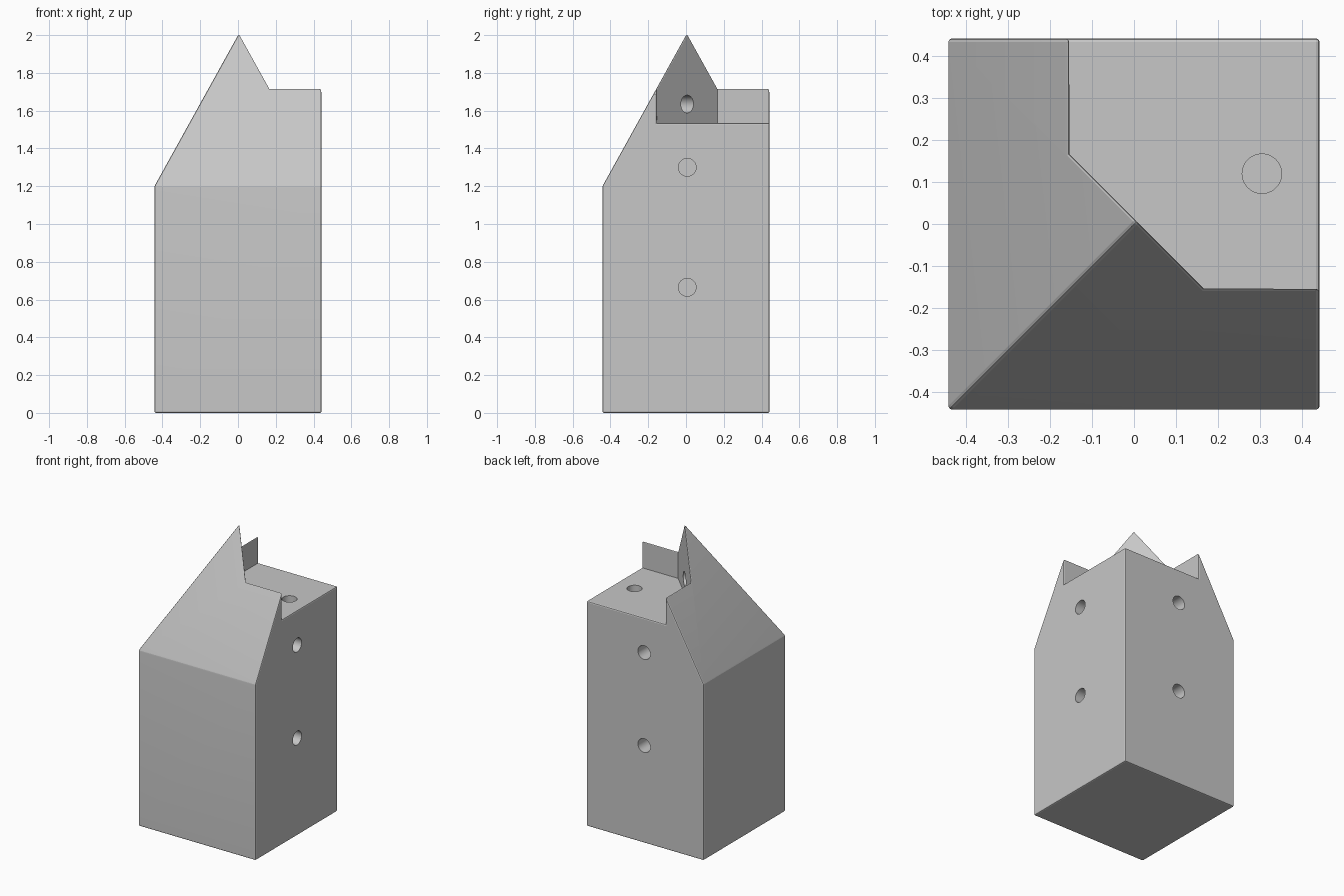
import bpy, bmesh, math
from mathutils import Vector

if "Cube" in bpy.data.objects:
    bpy.data.objects.remove(bpy.data.objects["Cube"])

H = 0.4425            # half width of the block
A, C = -0.155, 0.168  # notch wall lines
FLOOR = 1.535         # notch floor height
EAVE = 1.2
M = (A + C) / 2       # peak position on both axes


def roof(t):
    return EAVE + 1.808 * (t + H)


grey = bpy.data.materials.new("light grey")
grey.diffuse_color = (0.57, 0.57, 0.57, 1)
grey.use_nodes = True
grey.node_tree.nodes["Principled BSDF"].inputs["Base Color"].default_value = grey.diffuse_color

# Block with a two-sided pointed roof and a notched corner
plan = [(H, A), (C, A), (A, C), (A, H)]
verts = [(-H, -H, 0), (H, -H, 0), (H, H, 0), (-H, H, 0),
         (-H, -H, EAVE), (H, -H, EAVE), (-H, H, EAVE), (M, M, roof(M))]
verts += [(x, y, roof(A)) for x, y in plan]
verts += [(x, y, FLOOR) for x, y in plan] + [(H, H, FLOOR)]
faces = [(3, 2, 1, 0), (0, 1, 5, 4), (3, 0, 4, 6),            # base, front, left
         (1, 2, 16, 12, 8, 5), (2, 3, 6, 11, 15, 16),         # right, back
         (4, 5, 8, 9, 7), (6, 4, 7, 10, 11),                  # roof slopes
         (8, 12, 13, 9), (9, 13, 14, 10, 7), (10, 14, 15, 11),  # notch walls
         (12, 16, 15, 14, 13)]                                # notch floor
bm = bmesh.new()
vs = [bm.verts.new(v) for v in verts]
for f in faces:
    bm.faces.new([vs[i] for i in f])
bmesh.ops.recalc_face_normals(bm, faces=bm.faces)

# Slightly eased outer edges
bm.normal_update()
outer = [e for e in bm.edges if e.is_convex]
bmesh.ops.bevel(bm, geom=outer, offset=0.008, segments=2, profile=0.5,
                affect='EDGES', clamp_overlap=True)
top = max(v.co.z for v in bm.verts)
for v in bm.verts:
    if v.co.z > FLOOR + 0.02:
        k = (2.0 - FLOOR) / (top - FLOOR)
        v.co.z = FLOOR + (v.co.z - FLOOR) * k
mesh = bpy.data.meshes.new("corner_block")
bm.to_mesh(mesh)
bm.free()
mesh.materials.append(grey)
block = bpy.data.objects.new("corner_block", mesh)
bpy.context.collection.objects.link(block)


# Blind round holes: surface centre, outward direction, depth
def drill(centre, out, depth):
    out = Vector(out).normalized()
    bpy.ops.mesh.primitive_cylinder_add(
        vertices=48, radius=0.047, depth=2 * depth, location=centre,
        rotation=out.to_track_quat('Z', 'Y').to_euler())
    cutter = bpy.context.object
    cutter.name = "hole_cutter"
    cutter.data.materials.append(grey)
    cutter.hide_render = True
    mod = block.modifiers.new("hole", 'BOOLEAN')
    mod.operation = 'DIFFERENCE'
    mod.solver = 'EXACT'
    mod.object = cutter
    bpy.ops.object.select_all(action='DESELECT')
    block.select_set(True)
    bpy.context.view_layer.objects.active = block
    bpy.ops.object.modifier_apply(modifier=mod.name)
    bpy.data.objects.remove(cutter, do_unlink=True)


for z in (0.665, 1.3):
    drill((H, M, z), (1, 0, 0), 0.15)
    drill((M, H, z), (0, 1, 0), 0.15)
drill((0.305, 0.12, FLOOR), (0, 0, 1), 0.15)
drill((M, M, 1.635), (1, 1, 0), 0.13)

bpy.ops.object.shade_smooth_by_angle(angle=math.radians(9))
